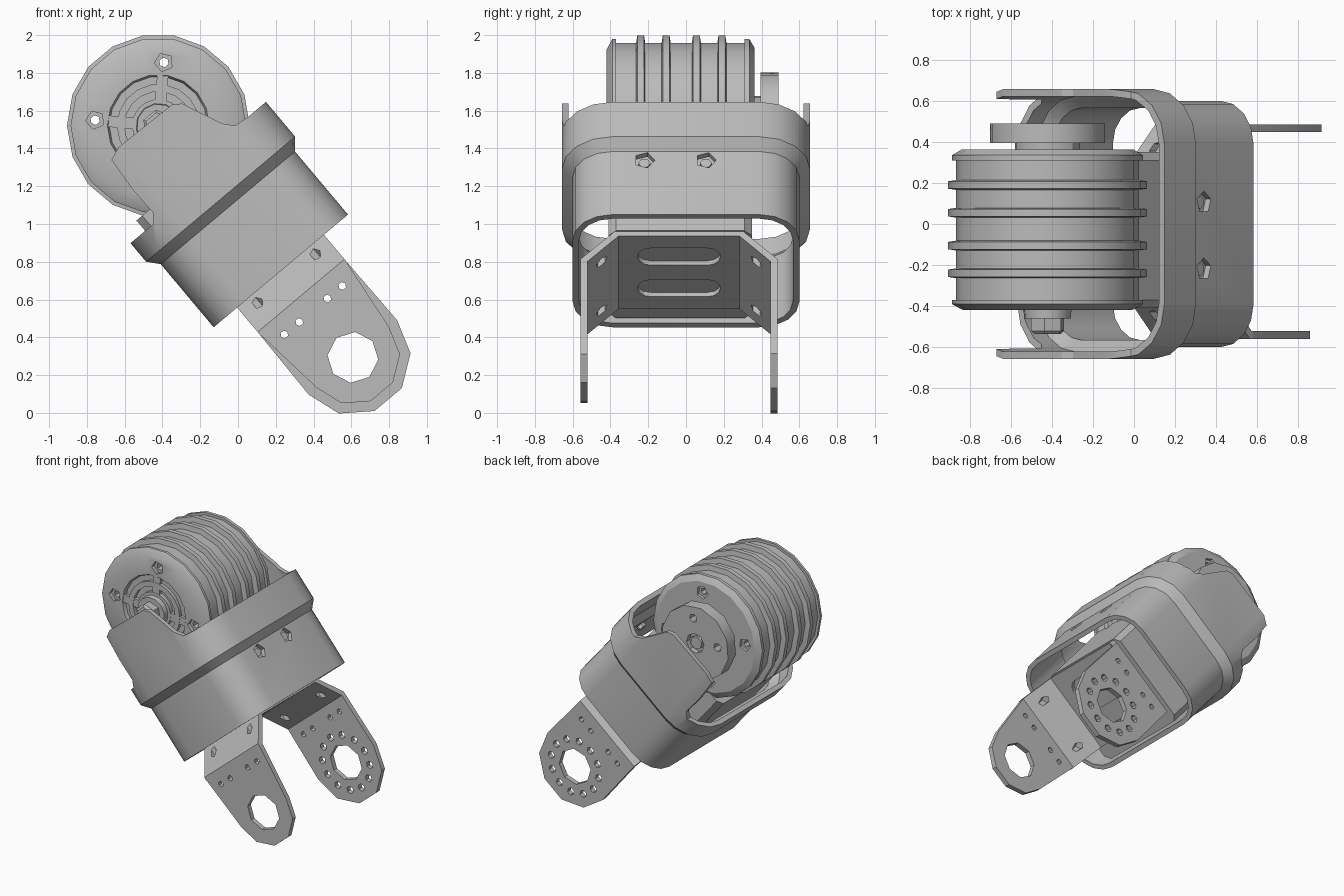
import bpy, bmesh, math
from mathutils import Matrix

cube = bpy.data.objects.get("Cube")
if cube:
    bpy.data.objects.remove(cube, do_unlink=True)

grey = bpy.data.materials.new("machined_grey")
grey.use_nodes = True
grey.diffuse_color = (0.5, 0.5, 0.5, 1)
grey.node_tree.nodes["Principled BSDF"].inputs["Base Color"].default_value = (0.5, 0.5, 0.5, 1)

# Everything is built upright (x across, y along the motor axle, z up), then tilted
TILT = Matrix.Translation((0, 0, 1)) @ Matrix.Rotation(math.radians(-40), 4, 'Y')
parts = []


def make(name, verts, faces):
    bm = bmesh.new()
    vs = [bm.verts.new(v) for v in verts]
    for f in faces:
        bm.faces.new([vs[i] for i in f])
    bmesh.ops.recalc_face_normals(bm, faces=bm.faces)
    mesh = bpy.data.meshes.new(name)
    bm.to_mesh(mesh)
    bm.free()
    mesh.materials.append(grey)
    ob = bpy.data.objects.new(name, mesh)
    bpy.context.collection.objects.link(ob)
    ob.matrix_world = TILT
    parts.append(ob)
    return ob


def place(axis, a, b, t):
    return {'X': (t, a, b), 'Y': (a, t, b), 'Z': (a, b, t)}[axis]


def prism(name, pts, axis, t0, t1):
    """Extrude a 2D outline along an axis."""
    n = len(pts)
    verts = [place(axis, a, b, t) for t in (t0, t1) for a, b in pts]
    faces = [range(n), range(n, 2 * n)]
    faces += [(i, (i + 1) % n, n + (i + 1) % n, n + i) for i in range(n)]
    return make(name, verts, faces)


def loft(name, rings, closed=False):
    """Skin equal-length rings; cap the ends or join the last ring to the first."""
    n, m = len(rings[0]), len(rings)
    faces = [(r * n + i, r * n + (i + 1) % n, (r + 1) % m * n + (i + 1) % n, (r + 1) % m * n + i)
             for r in range(m if closed else m - 1) for i in range(n)]
    if not closed:
        faces += [range(n), range((m - 1) * n, m * n)]
    return make(name, [v for ring in rings for v in ring], faces)


def circle(a, b, r, n, turn=0.0):
    return [(a + r * math.cos(turn + math.tau * i / n), b + r * math.sin(turn + math.tau * i / n))
            for i in range(n)]


def cut(ob, cutters):
    for c in cutters:
        c.hide_render = True
        mod = ob.modifiers.new("cut", 'BOOLEAN')
        mod.operation, mod.solver, mod.object = 'DIFFERENCE', 'EXACT', c
    bpy.context.view_layer.update()
    mesh = bpy.data.meshes.new_from_object(ob.evaluated_get(bpy.context.evaluated_depsgraph_get()))
    ob.modifiers.clear()
    ob.data = mesh
    for c in cutters:
        parts.remove(c)
        bpy.data.objects.remove(c, do_unlink=True)


def hole(axis, a, b, r, n, t0, t1):
    return prism("hole", circle(a, b, r, n), axis, t0, t1)


def lathe(name, profile, n):
    """Spin (y, radius) points about the motor axle."""
    return loft(name, [[(a, y, b) for a, b in circle(MX, MZ, r, n)] for y, r in profile])


def rounded(hx, hy, r, z, cx=0.014, steps=4):
    pts = []
    for k, (sx, sy) in enumerate([(1, 1), (-1, 1), (-1, -1), (1, -1)]):
        for i in range(steps + 1):
            t = math.pi / 2 * (k + i / steps)
            pts.append((cx + sx * (hx - r) + r * math.cos(t), sy * (hy - r) + r * math.sin(t), z))
    return pts


# Hollow shell with flared collar; the top is trimmed to leave two side ears
shell = loft("shell", [
    rounded(.464, .60, .21, -.336), rounded(.464, .60, .21, .10),
    rounded(.515, .657, .27, .16), rounded(.515, .657, .27, .80),
    rounded(.48, .622, .235, .80), rounded(.48, .622, .235, .17),
    rounded(.43, .566, .176, .11), rounded(.43, .566, .176, -.336)], closed=True)
trim = [(-1, .288), (-.347, .288), (-.306, .336), (-.31, .5), (-.295, .69), (-.225, .718),
        (.138, .709), (.183, .679), (.226, .581), (.277, .462), (.323, .409), (.4, .4),
        (1, .4), (1, 1), (-1, 1)]
cut(shell, [prism("trim", trim, 'Y', -1, 1)]
    + [hole('X', y, .04, .055, 5, .38, .6) for y in (-.22, .105)])
for y in (-.22, .105):
    prism("shell_screw", circle(y, .04, .032, 6), 'X', .42, .455)

# Finned motor: one turned body with end chamfers, cooling fins and a grooved front
MX, MZ = .012, .67
profile = [(-.40, .05), (-.40, .10), (-.42, .10), (-.42, .14), (-.39, .14), (-.39, .18), (-.42, .18),
           (-.42, .22), (-.395, .22), (-.395, .26), (-.42, .27), (-.42, .41), (-.39, .465),
           (-.37, .465), (-.37, .445)]
for y in (-.24, -.105, .055, .19):
    profile += [(y - .024, .445), (y - .018, .484), (y + .018, .484), (y + .024, .445)]
profile += [(.31, .445), (.31, .465), (.335, .465), (.362, .42), (.362, .05)]
motor = lathe("motor", profile, 18)
TURN = math.radians(45)
bolts = circle(MX, MZ, .336, 4, TURN)
cut(motor, [hole('Y', a, b, .026, 6, -.6, .6) for a, b in bolts]
    + [hole('Y', a, b, .05, 5, -.5, -.39) for a, b in bolts]
    + [hole('Y', a, b, .05, 5, .34, .5) for a, b in bolts])

# Spokes bridging the front grooves
for k in range(4):
    t = TURN + k * math.pi / 2
    c, s = math.cos(t), math.sin(t)
    bar = [(MX + c * r - s * w, MZ + s * r + c * w)
           for r, w in ((.13, -.03), (.265, -.03), (.265, .03), (.13, .03))]
    prism("front_spoke", bar, 'Y', -.418, -.385)

# Motor base block filling the shell behind the bracket
prism("motor_base", [(-.40, -.37), (-.36, -.41), (.28, -.41), (.32, -.37),
                     (.32, .31), (.28, .35), (-.36, .35), (-.40, .31)], 'Z', -.315, .36)

# Front axle washer and nut
lathe("axle_washer", [(-.46, .115), (-.40, .12)], 12)
lathe("axle_nut", [(-.535, .07), (-.52, .085), (-.45, .085)], 6)

# Rear output hub and drive horn
lathe("output_hub", [(.35, .16), (.41, .16)], 12)
horn = lathe("drive_horn", [(.395, .285), (.49, .285)], 12)
cut(horn, [hole('Y', a, b, .032, 6, .3, .6) for a, b in circle(MX, MZ, .19, 4, TURN)]
    + [hole('Y', MX, MZ, .075, 8, .45, .6)])
lathe("horn_screw", [(.44, .05), (.48, .05)], 6)

# Bent bracket: slotted web with slanted shoulders
BY, HALF, T = -.037, .522, .038
BX, AZ = .012, -.932
outer = [(-HALF, -.53), (-HALF, -.505), (-.335, -.345 + T), (.335, -.345 + T), (HALF, -.505), (HALF, -.53)]
inner = [(HALF - T, -.53), (HALF - T, -.52), (.32, -.345), (-.32, -.345), (-HALF + T, -.52), (-HALF + T, -.53)]
web = prism("bracket_web", [(BY + y, z) for y, z in outer + inner], 'X', BX - .3, BX + .3)
cutters = []
for s in (-1, 1):
    cx = BX + s * .13
    slot = [(cx + .07 * math.cos(t), BY + e * .15 + .07 * math.sin(t))
            for e, start in ((1, 0), (-1, math.pi)) for t in (start + math.pi * i / 6 for i in range(7))]
    cutters.append(prism("slot", slot, 'Z', -.6, -.2))
    for e in (-1, 1):
        cutters.append(hole('Z', BX + s * .2, BY + e * .41, .03, 5, -.7, -.2))
cut(web, cutters)


# Bracket arms with faceted rounded ends
def arm(name, r, y0, y1, ring):
    end = [(BX + r * math.cos(t), AZ - r * math.sin(t)) for t in (math.pi * i / 5 for i in range(6))]
    ob = prism(name, [(BX - .3, -.51), (BX + .3, -.51)] + end, 'Y', y0, y1)
    holes = [hole('Y', BX, AZ, .135, 8, -1, 1)]
    holes += [hole('Y', BX + u, -.606, .021, 6, -1, 1) for u in (-.2, -.097, .097, .2)]
    if ring:
        holes += [hole('Y', a, b, .028, 6, -1, 1) for a, b in circle(BX, AZ, .205, 12)]
    cut(ob, holes)


arm("front_arm", .25, BY - HALF, BY - HALF + T, False)
arm("rear_arm", .306, BY + HALF - T, BY + HALF, True)

# Smooth rounded surfaces, keep edges sharp
bpy.ops.object.select_all(action='DESELECT')
for ob in parts:
    ob.select_set(True)
    bpy.context.view_layer.objects.active = ob
bpy.ops.object.shade_smooth_by_angle(angle=math.radians(30))
